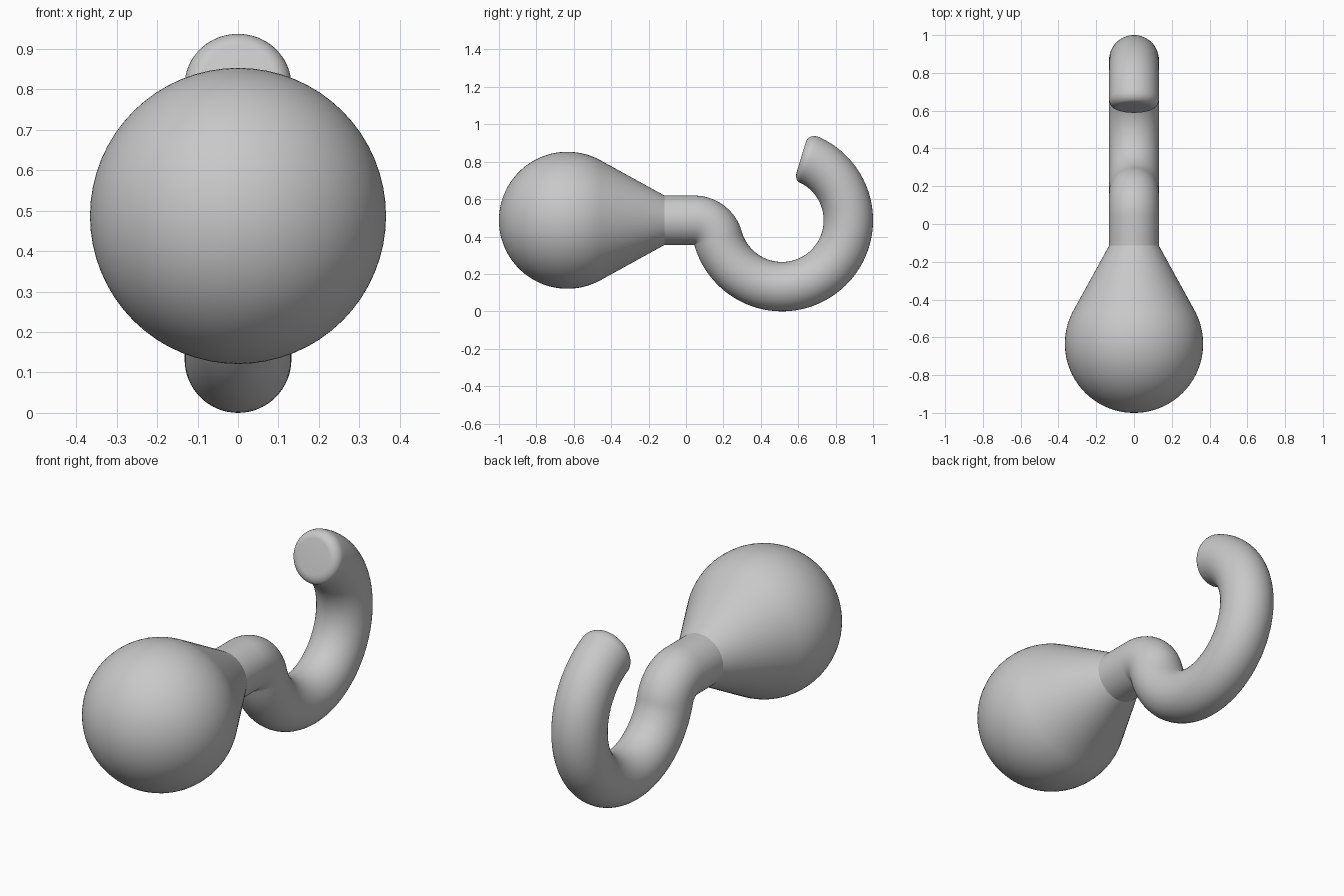
import bpy, bmesh
from math import sin, cos, pi, radians, degrees, asin, sqrt
from mathutils import Vector

cube = bpy.data.objects.get("Cube")
if cube:
    bpy.data.objects.remove(cube)

SIDES = 64
AXIS_Z = 0.487      # height of the bulb and neck axis
TUBE = 0.132        # tube radius
BULB = 0.366        # bulb radius
BULB_Y = BULB - 1
NECK_Y = -0.115     # where the cone meets the tube
FILLET = 0.045      # rounding of the hook tip

grey = bpy.data.materials.new("plain_grey")
grey.use_nodes = True
grey.diffuse_color = (0.58, 0.58, 0.58, 1)
grey.node_tree.nodes["Principled BSDF"].inputs["Base Color"].default_value = grey.diffuse_color


def direction(angle):
    """Unit vector in the side plane, measured from +y towards +z."""
    return Vector((0, cos(angle), sin(angle)))


def sweep(name, rings):
    """Skin circles given as (centre, radial direction, radius)."""
    bm = bmesh.new()
    loops = []
    for centre, radial, radius in rings:
        loop = []
        for i in range(SIDES):
            t = 2 * pi * i / SIDES
            offset = radial * cos(t) + Vector((sin(t), 0, 0))
            loop.append(bm.verts.new(centre + offset * radius))
        loops.append(loop)
    for a, b in zip(loops, loops[1:]):
        for i in range(SIDES):
            j = (i + 1) % SIDES
            bm.faces.new((a[i], a[j], b[j], b[i]))
    bm.faces.new(loops[0])
    bm.faces.new(loops[-1])
    bmesh.ops.recalc_face_normals(bm, faces=bm.faces)
    mesh = bpy.data.meshes.new(name)
    bm.to_mesh(mesh)
    bm.free()
    mesh.materials.append(grey)
    obj = bpy.data.objects.new(name, mesh)
    bpy.context.collection.objects.link(obj)
    bpy.ops.object.select_all(action='DESELECT')
    obj.select_set(True)
    bpy.context.view_layer.objects.active = obj
    bpy.ops.object.shade_smooth_by_angle(angle=radians(25))
    return obj


UP = Vector((0, 0, 1))

# Bulb: a sphere running into a tangent cone
slope = radians(28.7)
last = pi / 2 + slope
rings = []
for i in range(49):
    a = 0.004 + (last - 0.004) * i / 48
    rings.append((Vector((0, BULB_Y - BULB * cos(a), AXIS_Z)), UP, BULB * sin(a)))
rings.append((Vector((0, NECK_Y, AXIS_Z)), UP, TUBE))
sweep("bulb", rings)

# Hook: straight neck, tight elbow, then a large arc
elbow_r, hook_r = TUBE + 0.0005, 0.355
hook_c = Vector((0, 1 - hook_r - TUBE, AXIS_Z))
join = asin(elbow_r / (elbow_r + hook_r))
elbow_c = hook_c - direction(join) * (elbow_r + hook_r)

rings = [(Vector((0, NECK_Y, AXIS_Z)), UP, TUBE)]
for i in range(25):
    a = pi / 2 + (join - pi / 2) * i / 24
    rings.append((elbow_c + direction(a) * elbow_r, direction(a), TUBE))

start, end = join + pi, radians(360 + 73)
tip = end - FILLET / hook_r
for i in range(1, 73):
    a = start + (tip - start) * i / 72
    rings.append((hook_c + direction(a) * hook_r, -direction(a), TUBE))

# Rounded edge around the flat tip
for i in range(1, 9):
    q = pi / 2 * i / 8
    a = tip + (end - tip) * sin(q)
    radius = TUBE - FILLET * (1 - cos(q))
    rings.append((hook_c + direction(a) * hook_r, -direction(a), radius))
sweep("hook", rings)
